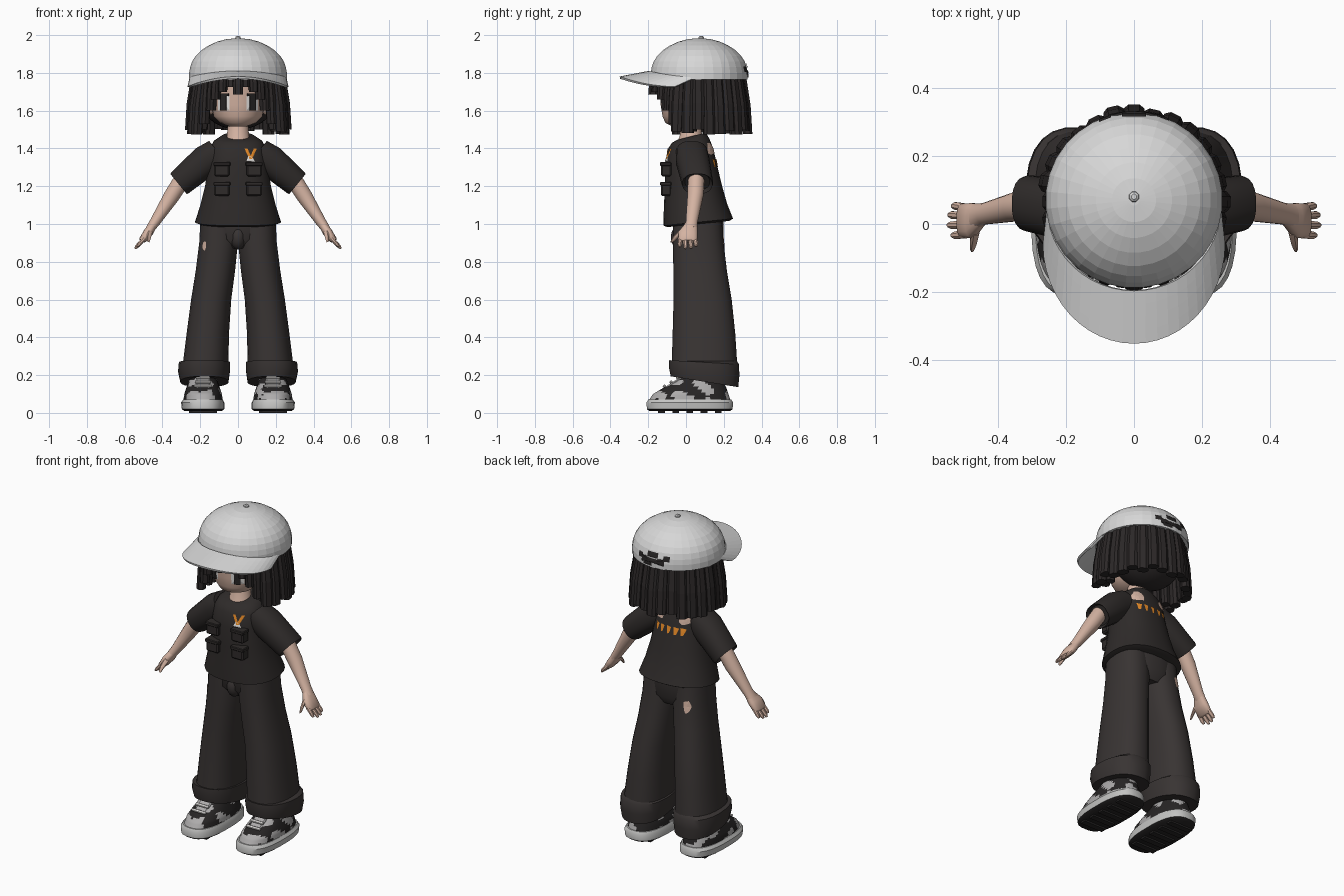
import bpy, bmesh, math, random
from mathutils import Vector, Matrix
from mathutils.bvhtree import BVHTree

cube = bpy.data.objects.get("Cube")
if cube:
    bpy.data.objects.remove(cube)
random.seed(4)


def material(name, r, g, b):
    m = bpy.data.materials.new(name)
    m.diffuse_color = (r, g, b, 1)
    m.use_nodes = True
    bsdf = m.node_tree.nodes["Principled BSDF"]
    bsdf.inputs["Base Color"].default_value = (r, g, b, 1)
    bsdf.inputs["Roughness"].default_value = 0.8
    return m


CAP = material("cap_grey", 0.68, 0.68, 0.68)
SKIN = material("skin", 0.66, 0.45, 0.36)
HAIR = material("hair_black", 0.025, 0.021, 0.021)
SHIRT = material("shirt_black", 0.028, 0.024, 0.023)
PANTS = material("trouser_black", 0.04, 0.034, 0.033)
ORANGE = material("orange", 0.78, 0.25, 0.02)
GREY = material("shoe_grey", 0.42, 0.41, 0.41)
SOLE = material("sole_grey", 0.55, 0.55, 0.54)
DARK = material("dark", 0.02, 0.018, 0.018)
WHITE = material("white", 0.8, 0.78, 0.76)
smooth_parts = []


def finish(name, bm, mats, smooth=True):
    bmesh.ops.recalc_face_normals(bm, faces=bm.faces)
    mesh = bpy.data.meshes.new(name)
    bm.to_mesh(mesh)
    bm.free()
    ob = bpy.data.objects.new(name, mesh)
    bpy.context.collection.objects.link(ob)
    for m in mats if isinstance(mats, list) else [mats]:
        mesh.materials.append(m)
    if smooth:
        smooth_parts.append(ob)
    return ob


def loft(name, rings, mat, n=24, power=2.0, u=(1, 0, 0), v=None, smooth=True):
    """Rings are (x, y, z, half width, half depth, optional tilt)."""
    bm, loops, u = bmesh.new(), [], Vector(u)
    for r in rings:
        w = Vector(v) if v else Vector((0, 1, r[5] if len(r) > 5 else 0))
        loop = []
        for i in range(n):
            a = 2 * math.pi * (i + 0.5) / n
            c, s = math.cos(a), math.sin(a)
            c = math.copysign(abs(c) ** (2 / power), c)
            s = math.copysign(abs(s) ** (2 / power), s)
            loop.append(bm.verts.new(Vector(r[:3]) + u * c * r[3] + w * s * r[4]))
        loops.append(loop)
    for a, b in zip(loops, loops[1:]):
        for i in range(n):
            bm.faces.new((a[i], a[(i + 1) % n], b[(i + 1) % n], b[i]))
    bm.faces.new(loops[0])
    bm.faces.new(loops[-1])
    return finish(name, bm, mat, smooth)


def box(name, loc, size, mat, turn=0, bevel=0.0, tilt=0):
    bm = bmesh.new()
    bmesh.ops.create_cube(bm, size=1, matrix=Matrix.Diagonal((*size, 1)))
    if bevel:
        bmesh.ops.bevel(bm, geom=bm.edges[:], offset=bevel, segments=1, affect='EDGES')
    m = Matrix.Translation(loc) @ Matrix.Rotation(turn, 4, 'Z') @ Matrix.Rotation(tilt, 4, 'X')
    bm.transform(m)
    return finish(name, bm, mat, False)


def ball(name, loc, size, mat):
    bm = bmesh.new()
    bmesh.ops.create_uvsphere(bm, u_segments=24, v_segments=14, radius=1,
                              matrix=Matrix.Translation(loc) @ Matrix.Diagonal((*size, 1)))
    return finish(name, bm, mat)


def decal(name, target, outline, side, mat):
    """Thin patch laid on the front (-1) or back (+1) of a part."""
    tree = BVHTree.FromPolygons([p.co for p in target.data.vertices],
                                [p.vertices[:] for p in target.data.polygons])
    k = len(outline)
    mid = (sum(p[0] for p in outline) / k, sum(p[1] for p in outline) / k)
    pts = [mid] + [(mid[0] + (p[0] - mid[0]) * f, mid[1] + (p[1] - mid[1]) * f)
                   for f in (0.5, 1) for p in outline]
    bm, verts = bmesh.new(), []
    for x, z in pts:
        hit = tree.ray_cast(Vector((x, side, z)), Vector((0, -side, 0)))[0]
        verts.append(bm.verts.new((hit or Vector((x, 0, z))) + Vector((0, side * 0.005, 0))))
    for i in range(k):
        j = (i + 1) % k
        bm.faces.new((verts[0], verts[1 + i], verts[1 + j]))
        bm.faces.new((verts[1 + i], verts[1 + k + i], verts[1 + k + j], verts[1 + j]))
    return finish(name, bm, mat, False)


def blob(x, z, rx, rz):
    return [(x + rx * f * math.cos(a), z + rz * f * math.sin(a)) for a, f in
            ((i * math.pi / 5, random.uniform(0.75, 1.15)) for i in range(10))]


# Head, neck and face
head = loft("head", [(0, -.02, 1.515, .04, .05), (0, -.01, 1.535, .095, .1), (0, 0, 1.57, .13, .125),
                     (0, 0, 1.63, .14, .135), (0, 0, 1.78, .14, .14)], SKIN, 28)
loft("neck", [(0, .02, 1.40, .09, .085), (0, .025, 1.46, .06, .06), (0, .03, 1.56, .05, .05)], SKIN)
for s in (-1, 1):
    side = "left" if s > 0 else "right"
    decal(side + "_eye_white", head, [(s * a, z) for a, z in ((.045, 1.60), (.105, 1.60), (.105, 1.68), (.045, 1.68))], -1, WHITE)
    box(side + "_eye", (s * .077, -.118, 1.64), (.036, .008, .078), DARK, s * .55)
    box(side + "_eyelash", (s * .08, -.117, 1.684), (.07, .009, .012), DARK, s * .55)
    ball(side + "_ear", (s * .14, .02, 1.62), (.02, .035, .04), SKIN)

# Cap crown, button and curved brim
crown = [(1.765, 1), (1.80, 1), (1.83, .98), (1.86, .94), (1.89, .865), (1.92, .75),
         (1.945, .6), (1.965, .43), (1.978, .25), (1.983, .06)]
cap = loft("cap_crown", [(0, .07, z, .26 * f, .258 * f) for z, f in crown], CAP, 32, smooth=False)
loft("cap_button", [(0, .08, 1.975, .017, .017), (0, .08, 1.99, .015, .015), (0, .08, 1.995, .008, .008)], CAP, 8, smooth=False)
bm, rows = bmesh.new(), []
for i in range(25):
    a = math.pi * (i / 24 - .5)
    sx, cy = math.sin(a), math.cos(a)
    inner = Vector((.25 * sx, .05 - .245 * cy, 1.805 - .03 * sx * sx))
    outer = Vector((.262 * sx, -.06 - .29 * cy, 1.775 - .05 * sx * sx))
    rows.append([bm.verts.new(inner.lerp(outer, t / 4)) for t in range(5)])
for a, b in zip(rows, rows[1:]):
    for t in range(4):
        bm.faces.new((a[t], a[t + 1], b[t + 1], b[t]))
brim = finish("cap_brim", bm, CAP, False)
mod = brim.modifiers.new("thickness", 'SOLIDIFY')
mod.thickness, mod.offset = .012, 0

# Dark strap blocks at the back of the cap
for i, (x, z, w, h) in enumerate(((0, 1.805, .15, .035), (0, 1.84, .07, .03), (-.085, 1.83, .035, .03),
                                  (.085, 1.82, .035, .03), (.03, 1.785, .06, .02))):
    decal(f"cap_strap_{i}", cap, [(x + a * w / 2, z + b * h / 2) for a, b in ((-1, -1), (1, -1), (1, 1), (-1, 1))], 1, DARK)

# Hair: scalp plus hanging locks
ball("hair_scalp", (0, .105, 1.67), (.205, .18, .17), HAIR)


def lock(name, deg, radius, low, width, flare=.035):
    a = math.radians(deg)
    out, along = Vector((math.sin(a), math.cos(a), 0)), Vector((math.cos(a), -math.sin(a), 0))
    path = [(radius - flare, 1.81, .85), (radius - flare * .3, low + (1.81 - low) * .45, 1), (radius, low, .95)]
    rings = []
    for r, z, f in path:
        p = Vector((0, .07, z)) + out * r
        rings.append((*p, width * f, .028 * f))
    loft(name, rings, HAIR, 8, 2.6, along, out, False)


for i in range(19):
    lock(f"hair_lock_{i}", -117 + 13 * i, .25 + random.uniform(-.008, .01), 1.485 + random.uniform(-.015, .02), .034)
for s in (-1, 1):
    side = "left" if s > 0 else "right"
    for i, (deg, radius, low) in enumerate(((100, .205, 1.49), (117, .21, 1.50), (128, .225, 1.53), (139, .215, 1.60),
                                            (149, .23, 1.66), (160, .24, 1.70), (171, .235, 1.725))):
        lock(f"{side}_fringe_{i}", s * deg, radius, low, .024, .02)
lock("middle_fringe", 180, .245, 1.685, .03, .02)

# Shirt body with chest pockets and patches
shirt = loft("shirt_body", [(0, .065, 1.0, .2, .165, .1), (0, .065, 1.01, .228, .185, .1), (0, .05, 1.10, .2, .168, .05),
                            (0, .04, 1.2, .175, .152), (0, .025, 1.32, .158, .138), (0, .025, 1.40, .148, .12),
                            (0, .025, 1.44, .128, .1, .1), (0, .03, 1.465, .085, .075, .25)], SHIRT, 32, 2.3)
for x in (-.085, .085):
    for z in (1.29, 1.185):
        side = "left" if x > 0 else "right"
        row = "upper" if z > 1.2 else "lower"
        box(f"{side}_{row}_pocket", (x, -.105, z), (.082, .055, .075), SHIRT, 0, .008)
        box(f"{side}_{row}_pocket_flap", (x, -.108, z + .028), (.09, .06, .02), SHIRT, 0, .004)
for i, tip in enumerate((.04, .09)):
    decal(f"chest_patch_{i}", shirt, [(.06, 1.345), (.075, 1.345), (tip + .01, 1.40), (tip - .006, 1.40)], -1, ORANGE)
decal("chest_patch_tip", shirt, [(.045, 1.335), (.09, 1.33), (.075, 1.355), (.055, 1.36)], -1, WHITE)
for i, x in enumerate((-.085, -.045, 0, .045, .085)):
    w = random.uniform(.009, .018)
    decal(f"back_patch_{i}", shirt, [(x - w, 1.34), (x + w, 1.345), (x + w * .6, 1.30), (x - w * .3, 1.305)], 1, ORANGE)

# Sleeves, arms, hands, legs and shoes
for s in (-1, 1):
    side = "left_" if s > 0 else "right_"
    decal(side + "shoulder_tear", shirt, blob(s * .085, 1.395, .035, .035), 1, SKIN)
    u = (s * .63, 0, .77)
    loft(side + "sleeve", [(s * .10, .03, 1.375, .085, .085), (s * .17, .035, 1.335, .086, .09), (s * .305, .06, 1.22, .073, .083),
                           (s * .315, .06, 1.212, .07, .08), (s * .30, .06, 1.224, .058, .066)], SHIRT, 20, 2.3, u, (0, 1, 0))
    u = (s * .84, 0, .54)
    loft(side + "arm", [(s * .28, .055, 1.26, .045, .045), (s * .35, .05, 1.15, .043, .043),
                        (s * .44, .03, 1.01, .028, .032), (s * .465, .02, .975, .024, .04)], SKIN, 16, 2, u, (0, 1, 0))
    loft(side + "palm", [(s * .45, .025, .995, .022, .034), (s * .475, .01, .955, .026, .052),
                         (s * .505, .01, .915, .02, .05), (s * .51, .01, .908, .012, .044)], SKIN, 16, 2.4, u, (0, 1, 0))
    for i, (y, tip) in enumerate(((-.03, .534), (-.003, .545), (.024, .543), (.048, .533))):
        z = .912 - (tip - .5) * .95
        loft(f"{side}finger_{i}", [(s * .495, y, .925, .013, .013), (s * (tip - .01), y * 1.1, z + .012, .011, .012),
                                   (s * tip, y * 1.1, z, .006, .007)], SKIN, 8, 2, u, (0, 1, 0))
    loft(side + "thumb", [(s * .465, -.015, .965, .016, .02), (s * .472, -.055, .93, .013, .014),
                          (s * .475, -.075, .905, .007, .008)], SKIN, 8, 2, u, (0, 1, 0))
    leg = loft(side + "trouser_leg", [(s * .1, .06, 1.02, .1, .13), (s * .103, .065, .9, .103, .135), (s * .12, .075, .75, .105, .143),
                                      (s * .142, .088, .6, .107, .155), (s * .16, .095, .42, .113, .167),
                                      (s * .172, .098, .25, .122, .175)], PANTS, 24, 2.3)
    loft(side + "trouser_cuff", [(s * .175, .098, .275, .118, .172), (s * .178, .096, .268, .136, .186, -.06), (s * .18, .096, .22, .138, .188, -.12),
                                 (s * .178, .098, .165, .128, .18, -.16), (s * .178, .098, .168, .1, .15, -.16)], PANTS, 24, 2.3)
    if s < 0:
        decal("back_trouser_tear", leg, blob(-.145, .9, .022, .04), 1, SKIN)
        decal("front_trouser_tear", leg, blob(-.178, .885, .01, .03), -1, SKIN)
    loft(side + "ankle", [(s * .185, .09, .14, .055, .065), (s * .18, .09, .3, .055, .06)], SKIN)
    sole = loft(side + "sole", [(s * .185, .02, .01, .1, .215), (s * .185, .02, .02, .113, .228), (s * .187, .02, .055, .115, .23),
                                (s * .185, .02, .072, .105, .22)], [SOLE, DARK], 28, 2.7)
    for f in sole.data.polygons:
        f.material_index = int(f.normal.z < -.5)
    for i in range(5):
        box(f"{side}tread_{i}", (s * .185, -.13 + i * .075, .007), (.15, .035, .014), DARK)
    # Mottled upper coloured by a wave rule
    keys = [(.02, .07, .104, .215), (.025, .10, .1, .2), (.045, .13, .09, .17), (.07, .165, .078, .13), (.09, .205, .062, .095)]
    rings = []
    for a, b in zip(keys, keys[1:]):
        for t in range(4):
            y, z, rx, ry = (p + (q - p) * t / 4 for p, q in zip(a, b))
            rings.append((s * .185, y, z, rx, ry))
    upper = loft(side + "shoe_upper", rings, [DARK, GREY], 48, 2.4)
    for f in upper.data.polygons:
        x, y, z = f.center
        wave = math.sin(48 * y + 25 * z) + math.sin(55 * z - 30 * x * s + 18 * y) + .5 * math.sin(70 * x)
        f.material_index = int(wave > .35 or y < -.155)
    for i in range(3):
        box(f"{side}lace_{i}", (s * .185, -.115 + .035 * i, .142 + .022 * i), (.095 - .01 * i, .016, .012), WHITE, 0, .003, .6)
    box(side + "tongue", (s * .185, -.065, .155), (.075, .12, .02), GREY, 0, .006, .6)

# Trouser seat and front crease
loft("trouser_seat", [(0, .07, .87, .13, .1), (0, .065, .92, .185, .133), (0, .065, 1.03, .19, .135)], PANTS, 24, 2.3)
ball("trouser_crotch", (0, -.03, .93), (.042, .05, .065), PANTS)

bpy.ops.object.select_all(action='DESELECT')
for ob in smooth_parts:
    ob.select_set(True)
bpy.context.view_layer.objects.active = smooth_parts[0]
bpy.ops.object.shade_smooth_by_angle(angle=math.radians(40))
